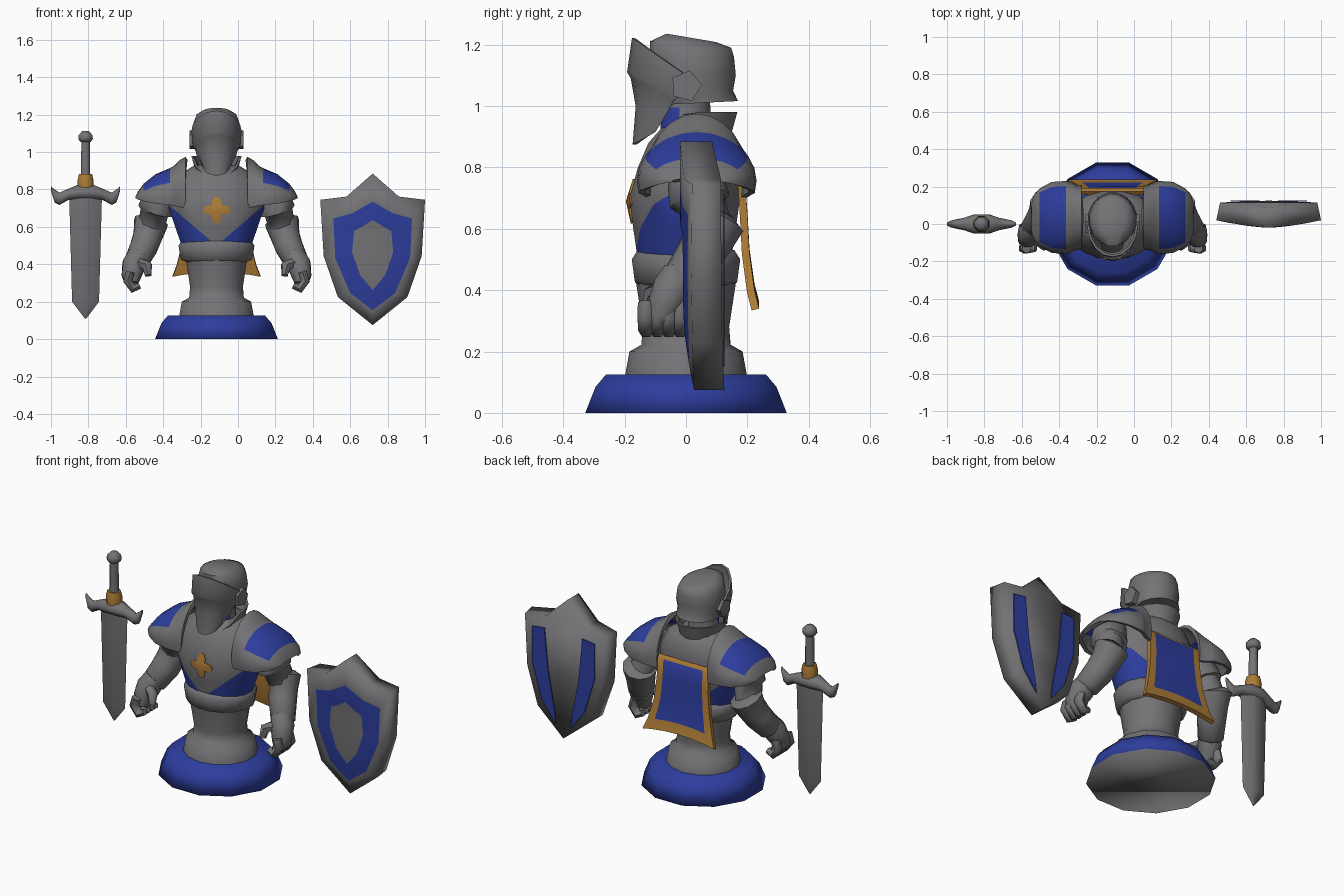
import bpy, bmesh, math
from mathutils import Vector
from mathutils.bvhtree import BVHTree

if "Cube" in bpy.data.objects:
    bpy.data.objects.remove(bpy.data.objects["Cube"])

CX = -0.115                      # middle of the figure
GREY, BLUE, GOLD = 0, 1, 2


def material(name, rgb):
    m = bpy.data.materials.new(name)
    m.use_nodes = True
    m.diffuse_color = (*rgb, 1)
    bsdf = m.node_tree.nodes["Principled BSDF"]
    bsdf.inputs["Base Color"].default_value = (*rgb, 1)
    bsdf.inputs["Roughness"].default_value = 0.7
    return m


MATS = [material("steel grey", (0.172, 0.172, 0.182)),
        material("royal blue", (0.026, 0.047, 0.34)),
        material("gold", (0.42, 0.2, 0.038))]


def finish(name, bm, x=CX, thick=0, offset=0, angle=60):
    """Turn a bmesh into an object with thickness and smooth shading."""
    me = bpy.data.meshes.new(name)
    bm.to_mesh(me)
    bm.free()
    for m in MATS:
        me.materials.append(m)
    ob = bpy.data.objects.new(name, me)
    ob.location.x = x
    bpy.context.collection.objects.link(ob)
    bpy.ops.object.select_all(action="DESELECT")
    ob.select_set(True)
    bpy.context.view_layer.objects.active = ob
    if thick:
        mod = ob.modifiers.new("thickness", "SOLIDIFY")
        mod.thickness = thick
        mod.offset = -1
        mod.material_offset = mod.material_offset_rim = offset
        bpy.ops.object.modifier_apply(modifier=mod.name)
    bpy.ops.object.shade_smooth_by_angle(angle=math.radians(angle))


def skin(rings, mat=GREY, closed=True, caps=True, rule=None, side=1):
    """Bridge a row of point rings; rule(row, column, centre) picks a colour."""
    bm = bmesh.new()
    rows = [[bm.verts.new((p[0] * side, p[1], p[2])) for p in r] for r in rings]
    n = len(rows[0])
    for i in range(len(rows) - 1):
        for j in range(n if closed else n - 1):
            k = (j + 1) % n
            q = [rows[i][j], rows[i][k], rows[i + 1][k], rows[i + 1][j]]
            f = bm.faces.new(q if side > 0 else q[::-1])
            f.material_index = rule(i, j, f.calc_center_median()) if rule else mat
    if closed:
        for r in (rows[0], rows[-1]) if caps else ():
            f = bm.faces.new(r)
            f.material_index = rule(-1, 0, f.calc_center_median()) if rule else mat
        bmesh.ops.recalc_face_normals(bm, faces=bm.faces)
    return bm


def oval(z, rx, front, back, n=16, tilt=0):
    cy, ry = (front + back) / 2, (back - front) / 2
    return [(rx * math.cos(a), cy + ry * math.sin(a), z - tilt * ry * math.sin(a))
            for a in (2 * math.pi * (k + 0.5) / n for k in range(n))]


def lathe(name, profile, n=16, sy=1, x=CX, angle=60, **kw):
    finish(name, skin([oval(z, r, -r * sy, r * sy, n) for r, z in profile], **kw), x, angle=angle)


def tube(name, pts, n=8, side=1):
    """Tube through (x, y, z, radius) points."""
    rings = []
    for i, (x, y, z, r) in enumerate(pts):
        a, b = pts[max(i - 1, 0)], pts[min(i + 1, len(pts) - 1)]
        t = (Vector(b[:3]) - Vector(a[:3])).normalized()
        u = t.cross(Vector((0, 1, 0))).normalized()
        v = t.cross(u)
        ang = [2 * math.pi * (k + 0.5) / n for k in range(n)]
        rings.append([Vector((x, y, z)) + r * (u * math.cos(w) + v * math.sin(w)) for w in ang])
    finish(name, skin(rings, side=side))


# Plinth, waist and belt
lathe("plinth", [(0.34, 0), (0.305, 0.085), (0.27, 0.125)], 12, angle=180,
      rule=lambda i, j, c: GREY if c.z < 0.01 else BLUE)
lathe("waist", [(0.205, 0.12), (0.19, 0.2), (0.15, 0.222), (0.145, 0.28), (0.17, 0.44)], 14, 0.97)
lathe("belt", [(0.16, 0.41), (0.195, 0.425), (0.207, 0.5), (0.185, 0.53)], 16, 0.87)

# Torso, with the blue sides cut along two slanted lines
bm = skin([oval(0.5, 0.19, -0.16, 0.15), oval(0.6, 0.225, -0.175, 0.165),
           oval(0.7, 0.26, -0.188, 0.18), oval(0.8, 0.25, -0.16, 0.18),
           oval(0.88, 0.2, -0.125, 0.165), oval(0.93, 0.12, -0.08, 0.12)])
for s in (1, -1):
    bmesh.ops.bisect_plane(bm, geom=bm.verts[:] + bm.edges[:] + bm.faces[:],
                           plane_co=(0, 0, 0.5), plane_no=(-0.85 * s, 0, 1))
for f in bm.faces:
    c = f.calc_center_median()
    f.material_index = BLUE if c.z < min(0.5 + 0.85 * abs(c.x), 0.73) else GREY
chest = BVHTree.FromBMesh(bm)
finish("torso", bm)

# Four-lobed chest emblem laid on the torso
bm = bmesh.new()
rim = []
for k in range(24):
    a = 2 * math.pi * k / 24
    r = (0.073, 0.068, 0.05, 0.034, 0.05, 0.068)[k % 6]
    if k % 6 in (1, 5):
        a -= 0.04 * (1 if k % 6 == 1 else -1)
    x, z = r * math.cos(a), 0.69 + r * math.sin(a)
    rim.append(bm.verts.new((x, chest.ray_cast((x, -1, z), (0, 1, 0))[0].y - 0.006, z)))
hub = bm.verts.new((0, -0.196, 0.69))
for k in range(24):
    bm.faces.new((hub, rim[k], rim[(k + 1) % 24])).material_index = GOLD
finish("chest_emblem", bm, thick=0.008)

# Collar dropping towards the front, and neck
collar = []
for r, z in ((0.125, 0.89), (0.15, 0.98), (0.138, 0.98), (0.1, 0.9)):
    collar.append([(x, y, z - 0.9 * max(-y, 0)) for x, y, z in oval(z, r - 0.015, 0.02 - r, 0.02 + r)])
finish("collar", skin(collar, caps=False, rule=lambda i, j, c: BLUE if i == 2 and c.y < 0.02 else GREY))
lathe("neck", [(0.09, 0.86), (0.082, 0.995), (0.08, 1.06)], 12,
      rule=lambda i, j, c: BLUE if i == 0 and c.y < -0.01 else GREY)

# Helmet shell with a crown sloping to the back, visor and pivots
finish("helmet", skin([oval(1.01, 0.118, -0.08, 0.172, tilt=-0.05), oval(1.05, 0.122, -0.1, 0.156),
                       oval(1.1, 0.13, -0.115, 0.165), oval(1.16, 0.124, -0.12, 0.159),
                       oval(1.2, 0.108, -0.12, 0.15, tilt=0.08),
                       oval(1.222, 0.07, -0.065, 0.1, tilt=0.17)]))
visor = []
for zc, yc, zs, ys, w in ((1.222, -0.176, 1.1, 0, 0.137), (1.11, -0.192, 1.03, -0.02, 0.13),
                          (1.09, -0.18, 1.02, -0.04, 0.115), (1, -0.164, 0.98, -0.06, 0.105),
                          (0.875, -0.174, 0.915, -0.1, 0.07)):
    row = []
    for k in range(9):
        a = (1 - k / 4) * math.pi / 2
        t = math.cos(a)
        row.append((w * math.sin(a), ys + (yc - ys) * t, zs + (zc - zs) * t))
    visor.append(row)
finish("visor", skin(visor, closed=False), thick=0.012)

for s, word in ((1, "left"), (-1, "right")):
    pivot = [[(x, 0.052 * math.sin(k * math.tau / 5 + 1.5), 1.065 + 0.052 * math.cos(k * math.tau / 5 + 1.5))
              for k in range(5)] for x in (0.11, 0.145)]
    finish(word + "_visor_pivot", skin(pivot, side=s))

    # Shoulder guard with raised inner lip and blue panel
    guard = []
    for x, ry, top in ((0.165, 0.17, 0.975), (0.195, 0.175, 0.958), (0.23, 0.19, 0.925),
                       (0.248, 0.195, 0.915), (0.325, 0.19, 0.882), (0.39, 0.155, 0.83),
                       (0.42, 0.12, 0.79), (0.432, 0.08, 0.765)):
        arc = [math.radians(-14 + 208 * k / 14) for k in range(15)]
        guard.append([(x, 0.035 + ry * math.cos(a), 0.755 + (top - 0.755) * math.sin(a)) for a in arc])
    finish(word + "_shoulder_guard",
           skin(guard, closed=False, side=s,
                rule=lambda i, j, c: BLUE if 2 < i < 5 and 2 < j < 11 else GREY), thick=0.02)

    # Arm plates
    tube(word + "_upper_arm", [(0.27, 0.035, 0.82, 0.06), (0.31, 0.035, 0.745, 0.095),
                               (0.325, 0.045, 0.69, 0.1), (0.33, 0.05, 0.685, 0.08),
                               (0.35, 0.075, 0.6, 0.075)], 10, side=s)
    tube(word + "_forearm", [(0.345, 0.1, 0.635, 0.06), (0.35, 0.098, 0.625, 0.095),
                             (0.365, 0.07, 0.56, 0.082), (0.385, 0.035, 0.5, 0.078),
                             (0.425, -0.02, 0.42, 0.068), (0.43, -0.03, 0.405, 0.045)], 10, side=s)

    # Gauntlet with curled fingers
    tube(word + "_palm", [(0.415, -0.02, 0.45, 0.06), (0.44, -0.045, 0.4, 0.068),
                          (0.455, -0.075, 0.34, 0.056), (0.455, -0.085, 0.3, 0.04)], side=s)
    for k in range(4):
        y = -0.13 + 0.037 * k
        tube(f"{word}_finger_{k + 1}", [(0.46, y, 0.36, 0.027), (0.475, y, 0.31, 0.028),
                                        (0.445, y, 0.268, 0.026), (0.41, y, 0.285, 0.018)], 6, side=s)
    tube(word + "_thumb", [(0.42, -0.07, 0.41, 0.03), (0.37, -0.11, 0.39, 0.03),
                           (0.365, -0.125, 0.34, 0.019)], 6, side=s)

# Cape with gold border
cape = []
for z, w, y in ((0.78, 0.175, 0.175), (0.76, 0.168, 0.192), (0.65, 0.168, 0.2), (0.52, 0.182, 0.207),
                (0.4, 0.212, 0.223), (0.34, 0.235, 0.238)):
    cape.append([(u * w, y, z + 0.025 * (1 - u * u) * (0.78 - z) / 0.44)
                 for u in (-1, -0.77, -0.4, 0, 0.4, 0.77, 1)])
finish("cape", skin(cape, closed=False,
                    rule=lambda i, j, c: BLUE if 0 < i < 4 and 0 < j < 5 else GOLD),
       thick=0.025, offset=1)

# Sword: blade, guard, collar, grip and pommel
SX = -0.815
blade = [[(w, 0, z), (w * 0.3, h, z), (-w * 0.3, h, z), (-w, 0, z), (-w * 0.3, -h, z), (w * 0.3, -h, z)]
         for z, w, h in ((0.78, 0.088, 0.032), (0.2, 0.072, 0.026), (0.11, 0.004, 0.003))]
finish("sword_blade", skin(blade), SX)
half = ((0.185, 0.805, 0.012, 0.008), (0.165, 0.765, 0.035, 0.018), (0.14, 0.75, 0.033, 0.024),
        (0.09, 0.775, 0.03, 0.034), (0.04, 0.785, 0.04, 0.052))
row = [(-x, z, h, d) for x, z, h, d in half] + list(half[::-1])
hilt = [[(x, d * math.cos(k * math.pi / 4), z + h * math.sin(k * math.pi / 4)) for k in range(8)]
        for x, z, h, d in row]
finish("sword_guard", skin(hilt), SX)
lathe("sword_collar", [(0.045, 0.81), (0.046, 0.85), (0.038, 0.882)], 8, x=SX, mat=GOLD)
lathe("sword_grip", [(0.027, 0.87), (0.024, 1.07)], 8, x=SX)
lathe("sword_pommel", [(0.03, 1.055), (0.042, 1.07), (0.04, 1.09), (0.02, 1.112)], 8, x=SX)

# Shield: rim, blue band and centre field
HX = 0.72


def loop(pts, depth, width=1):
    pts = list(pts) + [(-x, z) for x, z in pts[-2:0:-1]]
    return [(x * width, depth(x, z), z) for x, z in pts]


def face_y(x, z):
    return -0.02 + 0.04 * (abs(x) / 0.28) ** 1.5 + 0.045 * max((0.5 - z) / 0.42, 0) ** 2


def back_y(x, z):
    return 0.125 - 0.04 * min(max((z - 0.74) / 0.14, 0), 1) - 0.01 * abs(x) / 0.28


edge = ((0, 0.885), (0.14, 0.762), (0.28, 0.745), (0.262, 0.444), (0.186, 0.225), (0, 0.075))
band = ((0, 0.735), (0.11, 0.672), (0.21, 0.645), (0.2, 0.433), (0.12, 0.246), (0, 0.155))
field = ((0, 0.636), (0.055, 0.602), (0.1, 0.578), (0.11, 0.465), (0.067, 0.342), (0, 0.262))
bm = skin([loop(edge, back_y, 0.93), loop(edge, face_y), loop(band, face_y), loop(field, face_y)],
          caps=False, rule=lambda i, j, c: BLUE if i == 2 else GREY)
bm.verts.ensure_lookup_table()
for start in (0, 30):
    v = bm.verts[start:start + 10]
    for i in range(5):
        quad = [v[i], v[i + 1], v[9 - i], v[(10 - i) % 10]]
        bm.faces.new(list(dict.fromkeys(quad)))
bmesh.ops.recalc_face_normals(bm, faces=bm.faces)
finish("shield", bm, HX, angle=180)
for s, word in ((1, "left"), (-1, "right")):
    bm = bmesh.new()
    pts = ((0.125, 0.7), (0.205, 0.69), (0.205, 0.48), (0.14, 0.27), (0.05, 0.15), (0.06, 0.24), (0.1, 0.45))
    stripe = bm.faces.new([bm.verts.new((s * x, 0.126, z)) for x, z in pts[::s]])
    stripe.material_index = BLUE
    finish(word + "_shield_back_stripe", bm, HX, thick=0.006)
